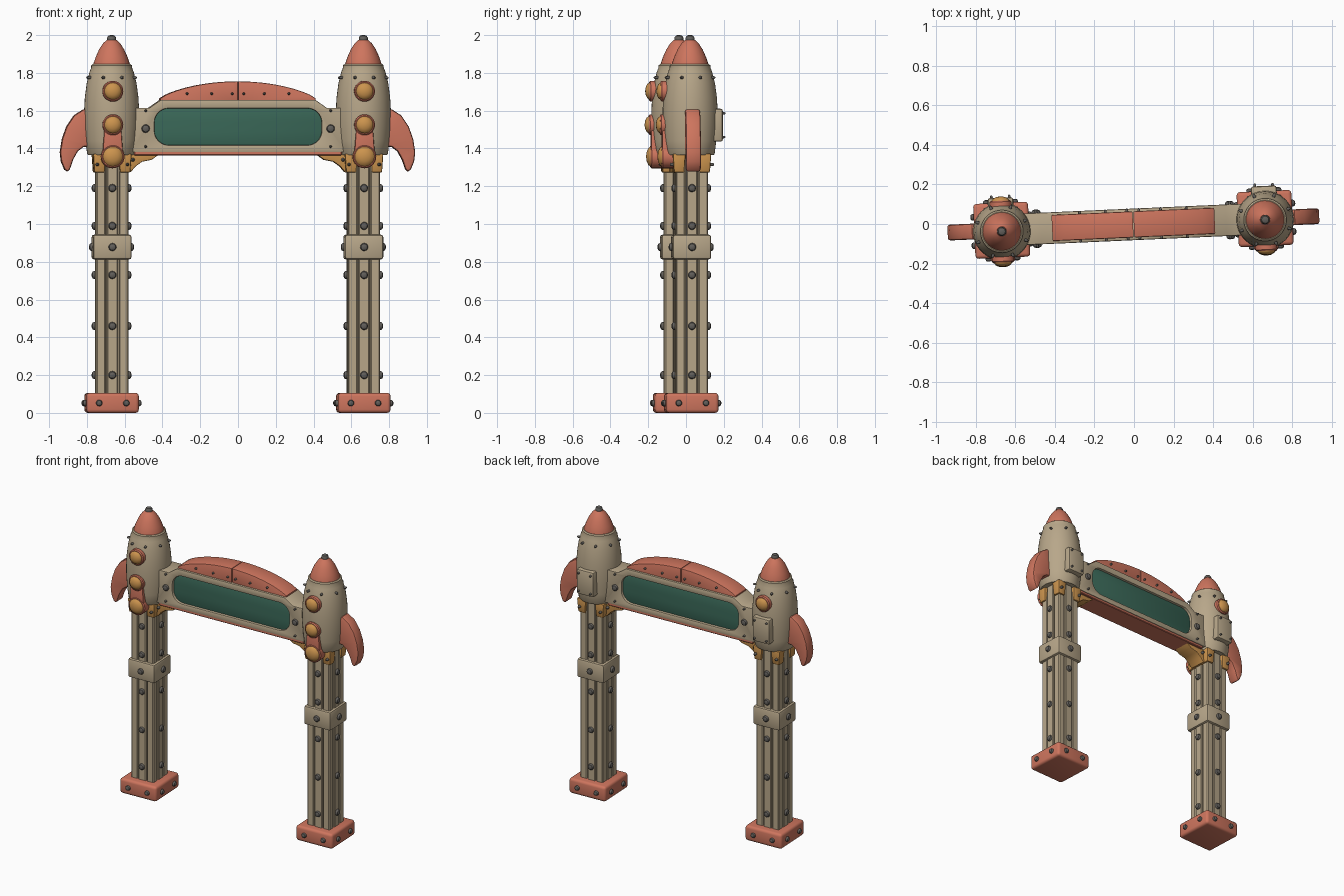
import bpy, bmesh, math
from mathutils import Matrix, Vector

if "Cube" in bpy.data.objects:
    bpy.data.objects.remove(bpy.data.objects["Cube"])

def material(name, rgb):
    m = bpy.data.materials.new(name)
    m.diffuse_color = [*[(c / 255 / 12.92 if c < 11 else ((c / 255 + 0.055) / 1.055) ** 2.4) for c in rgb], 1]
    m.use_nodes = True
    m.node_tree.nodes["Principled BSDF"].inputs["Base Color"].default_value = m.diffuse_color
    return m

BEIGE = material("warm beige", (184, 167, 138))
RED = material("coral red", (206, 117, 94))
GREEN = material("deep green", (58, 104, 88))
GOLD = material("amber", (204, 148, 78))
GREY = material("bolt grey", (98, 95, 91))
TURN = Matrix.Translation((-0.003, -0.002, 0)) @ Matrix.Rotation(math.radians(2.55), 4, 'Z')
TX = 0.667                                    # tower distance from the middle

def finish(bm, name, mat):
    """Turn a bmesh into a named object in the slightly rotated model frame."""
    bmesh.ops.remove_doubles(bm, verts=bm.verts, dist=0.00005)
    bmesh.ops.recalc_face_normals(bm, faces=bm.faces)
    me = bpy.data.meshes.new(name)
    bm.to_mesh(me)
    bm.free()
    me.transform(TURN)
    me.materials.append(mat)
    me.shade_smooth()
    me.set_sharp_from_angle(angle=math.radians(35))
    ob = bpy.data.objects.new(name, me)
    bpy.context.collection.objects.link(ob)
    return ob

def box(bm, c, size, bevel=0.008, segs=2, taper=1.0):
    """Bevelled box; taper scales the bottom."""
    t = bmesh.new()
    bmesh.ops.create_cube(t, size=1)
    for v in t.verts:
        k = taper if v.co.z < 0 else 1
        v.co = Vector(c) + Vector((v.co.x * size[0] * k, v.co.y * size[1] * k, v.co.z * size[2]))
    bmesh.ops.bevel(t, geom=t.edges[:], offset=bevel, segments=segs, profile=0.5, affect='EDGES')
    merge(bm, t)

def merge(bm, t):
    me = bpy.data.meshes.new("tmp")
    t.to_mesh(me)
    t.free()
    bm.from_mesh(me)
    bpy.data.meshes.remove(me)

def lathe(bm, profile, origin, axis=(0, 0, 1), n=32):
    """Revolve (radius, height) points about an axis through origin."""
    rot = Vector((0, 0, 1)).rotation_difference(Vector(axis)).to_matrix()
    rings = []
    for r, h in profile:
        rings.append([bm.verts.new(Vector(origin) + rot @ Vector((
            r * math.cos(2 * math.pi * i / n), r * math.sin(2 * math.pi * i / n), h))) for i in range(n)])
    for a, b in zip(rings, rings[1:]):
        for i in range(n):
            bm.faces.new((a[i], a[(i + 1) % n], b[(i + 1) % n], b[i]))
    bm.faces.new(rings[0])
    bm.faces.new(rings[-1])

def bolt(bm, pos, axis, r=0.021):
    lathe(bm, [(r, -0.006), (r, 0.006), (r * 0.8, 0.013), (r * 0.35, 0.017)], pos, axis, 12)

def plate(bm, outlines, y, half, bevel=0.008):
    """Flat xz outlines (later ones are holes) given thickness along y."""
    cu = bpy.data.curves.new("tmp", 'CURVE')
    cu.dimensions, cu.fill_mode = '2D', 'BOTH'
    cu.extrude, cu.bevel_depth, cu.offset, cu.bevel_resolution = half - bevel, bevel, -bevel, 1
    for pts in outlines:
        s = cu.splines.new('POLY')
        s.points.add(len(pts) - 1)
        for p, (x, z) in zip(s.points, pts):
            p.co = (x, z, 0, 1)
        s.use_cyclic_u = True
    ob = bpy.data.objects.new("tmp", cu)
    bpy.context.collection.objects.link(ob)
    me = bpy.data.meshes.new_from_object(ob.evaluated_get(bpy.context.evaluated_depsgraph_get()))
    me.transform(Matrix.Translation((0, y, 0)) @ Matrix.Rotation(math.pi / 2, 4, 'X'))
    bm.from_mesh(me)
    bpy.data.objects.remove(ob)
    bpy.data.curves.remove(cu)
    bpy.data.meshes.remove(me)

def rounded(x, z0, z1, r, n=8):
    """Rounded rectangle symmetric about x = 0."""
    pts = []
    for cx, cz, a0 in ((x - r, z0 + r, -90), (x - r, z1 - r, 0), (r - x, z1 - r, 90), (r - x, z0 + r, 180)):
        for i in range(n + 1):
            a = math.radians(a0 + 90 * i / n)
            pts.append((cx + r * math.cos(a), cz + r * math.sin(a)))
    return pts

SIDES = [(1, 0), (-1, 0), (0, 1), (0, -1)]
FIN = [(0.10, 1.60), (0.15, 1.607), (0.20, 1.575), (0.24, 1.515), (0.263, 1.45), (0.274, 1.38), (0.268, 1.33),
       (0.25, 1.287), (0.235, 1.278), (0.222, 1.29), (0.205, 1.34), (0.18, 1.385), (0.15, 1.408), (0.10, 1.412)]
BRACKET = [(0.06, 1.27), (0.10, 1.275), (0.125, 1.305), (0.16, 1.33), (0.21, 1.34), (0.255, 1.372), (0.06, 1.372)]

for side, s in (("left", -1), ("right", 1)):
    cx = s * TX
    bolts = bmesh.new()

    # foot block
    bm = bmesh.new()
    box(bm, (cx, 0, 0.053), (0.278, 0.278, 0.106), 0.018, 3)
    finish(bm, side + "_foot", RED)

    # pillar: core, corner posts and a centre strip on each face
    bm = bmesh.new()
    box(bm, (cx, 0, 0.73), (0.14, 0.14, 1.28), 0.003, 1)
    for ax in (-1, 1):
        for ay in (-1, 1):
            box(bm, (cx + ax * 0.06, ay * 0.06, 0.73), (0.05, 0.05, 1.28), 0.006, 1)
    for dx, dy in SIDES:
        box(bm, (cx + dx * 0.07, dy * 0.07, 0.73),
            (0.035 if dx else 0.058, 0.035 if dy else 0.058, 1.28), 0.005, 1)
    finish(bm, side + "_pillar", BEIGE)

    # pillar collar
    bm = bmesh.new()
    box(bm, (cx, 0, 0.878), (0.204, 0.204, 0.132), 0.014, 2)
    finish(bm, side + "_pillar_collar", BEIGE)

    # bolts on foot, pillar and collar
    for dx, dy in SIDES:
        axis = (dx, dy, 0)
        for z in (0.2, 0.46, 0.73, 0.99, 1.19):
            bolt(bolts, (cx + dx * 0.088, dy * 0.088, z), axis)
        bolt(bolts, (cx + dx * 0.102, dy * 0.102, 0.878), axis)
        for t in (-0.072, 0.072):
            bolt(bolts, (cx + dx * 0.139 + dy * t, dy * 0.139 + dx * t, 0.052), axis, 0.017)

    # amber support under the rocket and the curved bracket under the beam
    bm = bmesh.new()
    for ax in (-1, 1):
        for ay in (-1, 1):
            box(bm, (cx + ax * 0.068, ay * 0.068, 1.322), (0.068, 0.068, 0.1), 0.008, 2, 0.8)
    plate(bm, [[(cx - s * u, z) for u, z in BRACKET]], 0, 0.06, 0.005)
    finish(bm, side + "_bracket", GOLD)
    for ay in (-1, 1):
        bolt(bolts, (cx - s * 0.11, ay * 0.06, 1.34), (0, ay, 0), 0.01)
        for ax in (-1, 1):
            bolt(bolts, (cx + ax * 0.08, ay * 0.1, 1.315), (0, ay, 0), 0.009)

    # rocket body with rim
    bm = bmesh.new()
    lathe(bm, [(0.1, 1.365), (0.125, 1.365), (0.13, 1.372), (0.139, 1.44), (0.145, 1.52), (0.146, 1.6),
               (0.142, 1.67), (0.132, 1.745), (0.117, 1.805), (0.108, 1.828), (0.108, 1.84), (0.1, 1.846)],
          (cx, -0.006, 0), n=40)
    finish(bm, side + "_rocket_body", BEIGE)

    # nose cone and tip
    bm = bmesh.new()
    lathe(bm, [(0.098, 1.835), (0.096, 1.85), (0.084, 1.885), (0.066, 1.925), (0.045, 1.957), (0.025, 1.975)],
          (cx, -0.006, 0))
    finish(bm, side + "_nose_cone", RED)
    lathe(bolts, [(0.024, 1.966), (0.024, 1.985), (0.018, 1.996), (0.008, 2.0)], (cx, -0.006, 0), n=16)
    for i in range(8):
        a = math.radians(22.5 + 45 * i)
        d = (math.cos(a), math.sin(a), 0)
        bolt(bolts, (cx + d[0] * 0.125, -0.006 + d[1] * 0.125, 1.775), d, 0.008)

    # outer fin
    bm = bmesh.new()
    plate(bm, [[(cx + s * u, z) for u, z in FIN]], 0, 0.04, 0.012)
    finish(bm, side + "_fin", RED)

    # round lamps: red ring and amber dome; one extra on the back of the left rocket
    rings, domes = bmesh.new(), bmesh.new()
    lamps = [(1.703, 0.055, 0.163, -1), (1.525, 0.055, 0.166, -1), (1.357, 0.062, 0.158, -1)]
    if s < 0:
        lamps.append((1.703, 0.055, 0.15, 1))
    for z, r, d, dy in lamps:
        o = (cx, 0, z)
        lathe(rings, [(r, 0.06), (r, d - 0.006), (r - 0.006, d), (r - 0.012, d), (r - 0.012, d - 0.012)],
              o, (0, dy, 0), 28)
        q = r - 0.01
        lathe(domes, [(q, d - 0.012), (q, d), (q * 0.85, d + 0.01), (q * 0.5, d + 0.018), (q * 0.15, d + 0.021)],
              o, (0, dy, 0), 28)
    plate(rings, [[(cx - 0.055, 1.36), (cx + 0.055, 1.36), (cx + 0.044, 1.51), (cx - 0.044, 1.51)]],
          -0.105, 0.05, 0.006)
    finish(rings, side + "_lamp_rings", RED)
    finish(domes, side + "_lamp_domes", GOLD)

    # back access panel
    bm = bmesh.new()
    box(bm, (cx, 0.125, 1.523), (0.13, 0.08, 0.175), 0.012, 2)
    finish(bm, side + "_back_panel", BEIGE)
    for ax in (-1, 1):
        for z in (1.46, 1.586):
            bolt(bolts, (cx + ax * 0.045, 0.162, z), (0, 1, 0), 0.007)

    # beam end bolts
    for dy in (-1, 1):
        bolt(bolts, (s * 0.49, dy * 0.08, 1.505), (0, dy, 0), 0.022)
        for z in (1.41, 1.6):
            bolt(bolts, (s * 0.49, dy * 0.08, z), (0, dy, 0), 0.007)
    finish(bolts, side + "_bolts", GREY)

# beam frame with the rounded window opening
half = [(0.57, 1.38), (0.57, 1.615), (0.47, 1.615), (0.41, 1.657)]
outer = half + [(-x, z) for x, z in reversed(half)]
bm = bmesh.new()
plate(bm, [outer, rounded(0.443, 1.418, 1.612, 0.075)], 0, 0.08, 0.006)
finish(bm, "beam_frame", BEIGE)

# green sign panel, seen from both sides
bm = bmesh.new()
plate(bm, [rounded(0.448, 1.413, 1.617, 0.078)], 0, 0.062, 0.003)
finish(bm, "sign_panel", GREEN)

# red strip under the beam
bm = bmesh.new()
box(bm, (0, 0, 1.374), (1.1, 0.15, 0.022), 0.004, 1)
finish(bm, "beam_underside", RED)

# red arch above the beam, in two halves with a seam
bm, dots = bmesh.new(), bmesh.new()
for s in (-1, 1):
    arc = [(0.412 * i / 14, 1.665 + 0.09 * (1 - (i / 14) ** 2) ** 0.8) for i in range(15)]
    pts = [(0.002, 1.648)] + [(max(x, 0.002), z) for x, z in arc] + [(0.412, 1.648)]
    plate(bm, [[(s * x, z) for x, z in pts]], 0, 0.066, 0.006)
    for dy in (-1, 1):
        for x in (0.03, 0.14, 0.27):
            bolt(dots, (s * x, dy * 0.064, 1.69), (0, dy, 0), 0.007)
finish(bm, "beam_arch", RED)
finish(dots, "arch_rivets", GREY)
